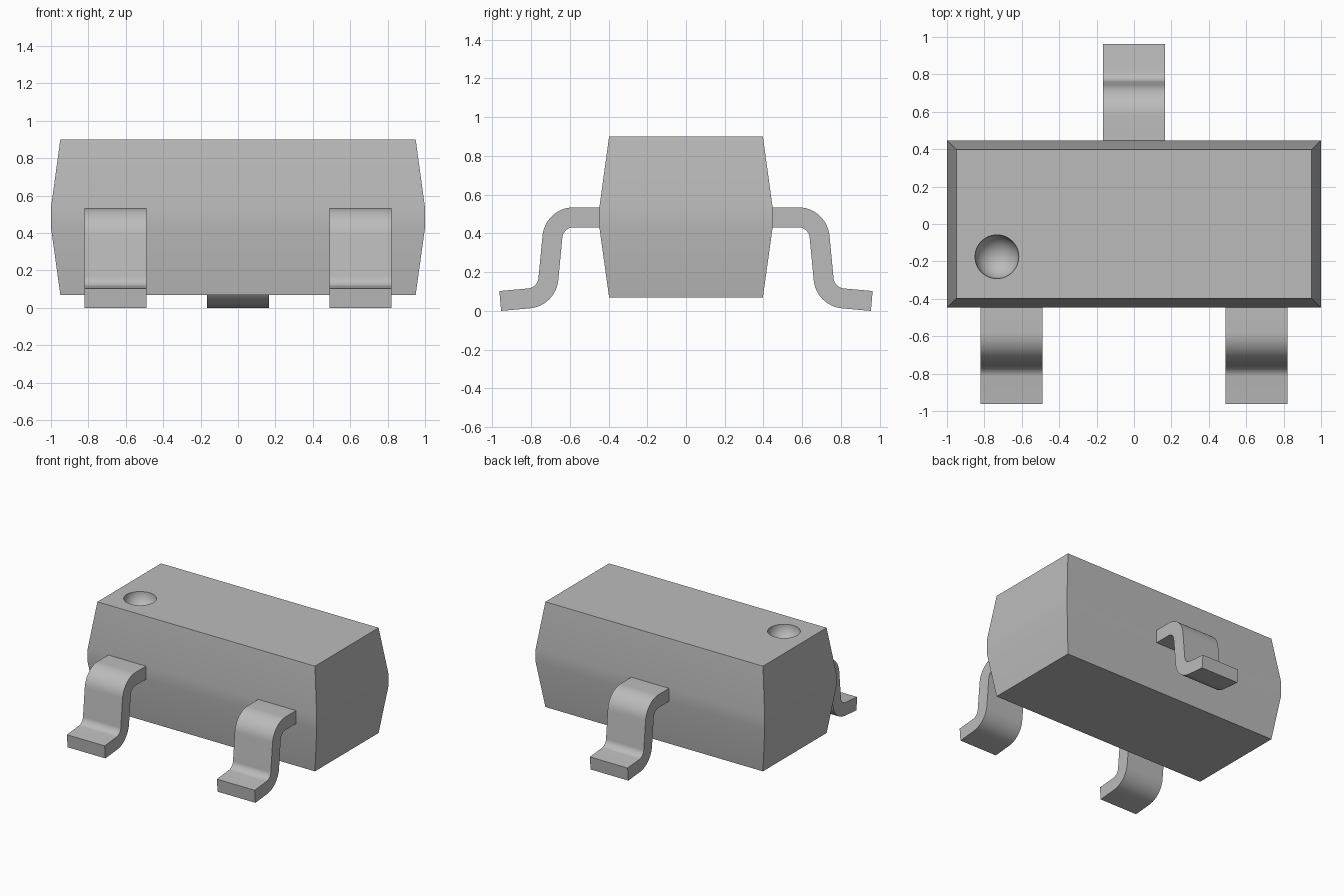
import bpy
import bmesh
from math import radians, sin, cos
from mathutils import Vector

default = bpy.data.objects.get("Cube")
if default:
    bpy.data.objects.remove(default, do_unlink=True)

grey = bpy.data.materials.new("neutral grey")
grey.use_nodes = True
COLOUR = (0.5, 0.5, 0.5, 1)
grey.diffuse_color = COLOUR
grey.node_tree.nodes["Principled BSDF"].inputs["Base Color"].default_value = COLOUR


def make_object(name, bm):
    bmesh.ops.recalc_face_normals(bm, faces=bm.faces)
    mesh = bpy.data.meshes.new(name)
    bm.to_mesh(mesh)
    bm.free()
    mesh.materials.append(grey)
    obj = bpy.data.objects.new(name, mesh)
    bpy.context.collection.objects.link(obj)
    return obj


def activate(obj):
    bpy.ops.object.select_all(action='DESELECT')
    obj.select_set(True)
    bpy.context.view_layer.objects.active = obj


def smooth(obj):
    activate(obj)
    bpy.ops.object.shade_smooth_by_angle(angle=radians(30))


# Body: stacked rectangles, tapering above and below a narrow waist band
bm = bmesh.new()
rings = []
for z, inset in ((0.07, 0.05), (0.43, 0), (0.535, 0), (0.9, 0.05)):
    x, y = 1 - inset, 0.447 - inset
    rings.append([bm.verts.new((sx * x, sy * y, z))
                  for sx, sy in ((-1, -1), (1, -1), (1, 1), (-1, 1))])
bm.faces.new(rings[0])
bm.faces.new(rings[-1])
for low, high in zip(rings, rings[1:]):
    for i in range(4):
        j = (i + 1) % 4
        bm.faces.new((low[i], low[j], high[j], high[i]))
body = make_object("body", bm)

# Round dimple marking the first lead
bm = bmesh.new()
bmesh.ops.create_uvsphere(bm, u_segments=48, v_segments=32, radius=0.117)
bmesh.ops.translate(bm, verts=bm.verts, vec=(-0.733, -0.175, 0.9))
cutter = make_object("dimple_cutter", bm)
cutter.hide_render = True
cut = body.modifiers.new("dimple", 'BOOLEAN')
cut.operation = 'DIFFERENCE'
cut.solver = 'EXACT'
cut.object = cutter
activate(body)
bpy.ops.object.modifier_apply(modifier=cut.name)
bpy.data.objects.remove(cutter, do_unlink=True)
smooth(body)


# Leads: a bent strip swept along its centre line
THICK, BEND, TILT, STEPS = 0.103, 0.11, 5, 12


def lead_path():
    """Centre points (outward, up) with their upper-side normals."""
    points = [(Vector((0.44, 0.483)), Vector((0, 1)))]
    for i in range(STEPS + 1):
        a = radians(90 + (TILT - 90) * i / STEPS)
        n = Vector((cos(a), sin(a)))
        points.append((Vector((0.58, 0.373)) + n * BEND, n))
    for i in range(STEPS + 1):
        a = radians(180 + TILT + (90 - 2 * TILT) * i / STEPS)
        n = Vector((cos(a), sin(a)))
        points.append((Vector((0.82, 0.174)) + n * BEND, -n))
    toe = Vector((0.959, THICK / 2 * cos(radians(TILT))))
    points.append((toe, points[-1][1]))
    return points


def make_lead(name, x, side, width=0.33):
    bm = bmesh.new()
    sections = []
    for p, n in lead_path():
        top, bottom = p + n * THICK / 2, p - n * THICK / 2
        sections.append([bm.verts.new((x + sx * width / 2, side * q.x, q.y))
                         for sx, q in ((-1, top), (1, top), (1, bottom), (-1, bottom))])
    bm.faces.new(sections[0])
    bm.faces.new(sections[-1])
    for a, b in zip(sections, sections[1:]):
        for i in range(4):
            j = (i + 1) % 4
            bm.faces.new((a[i], a[j], b[j], b[i]))
    smooth(make_object(name, bm))


make_lead("front_right_lead", -0.655, -1)
make_lead("front_left_lead", 0.655, -1)
make_lead("back_lead", 0, 1)
